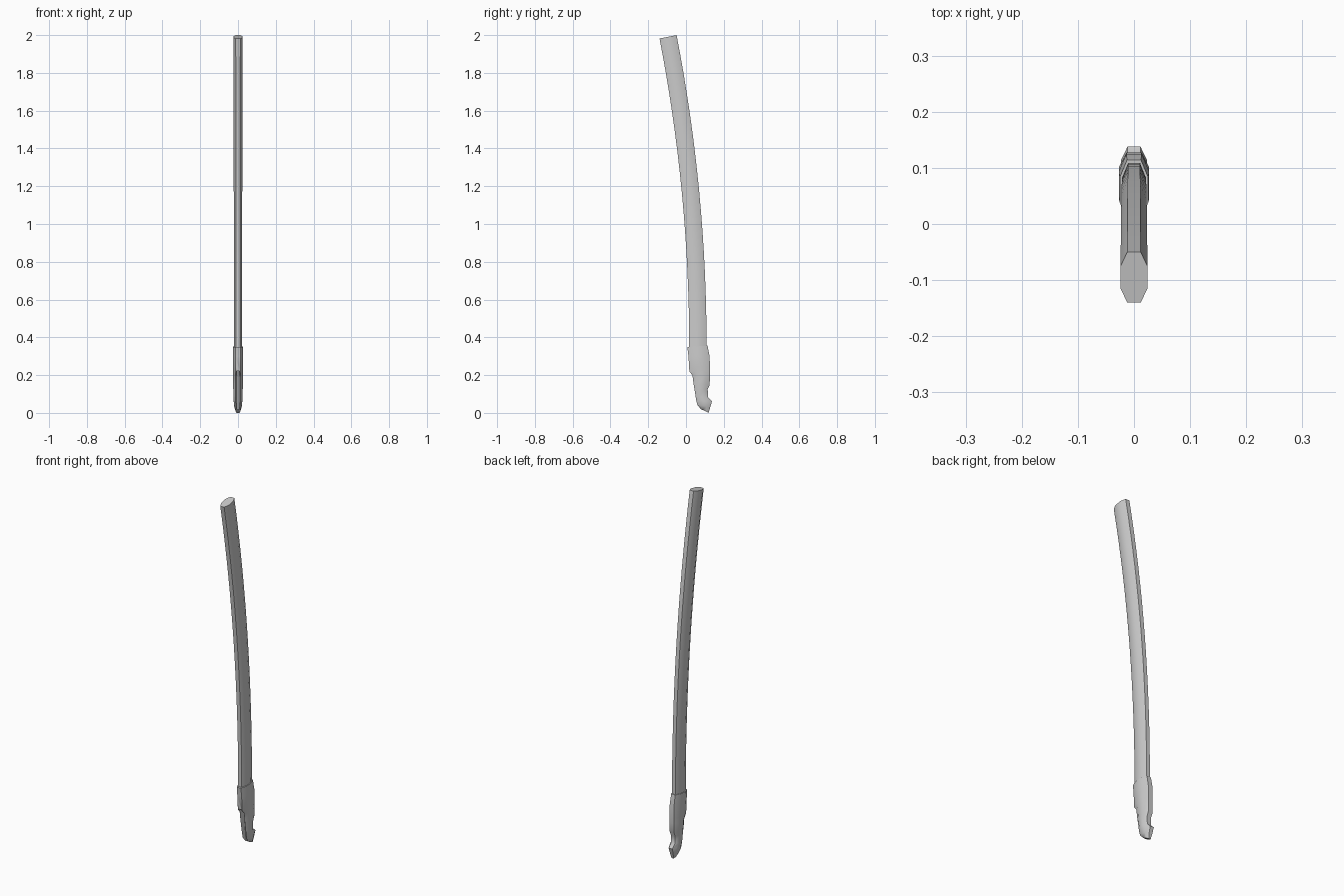
import bpy, bmesh, math

if "Cube" in bpy.data.objects:
    bpy.data.objects.remove(bpy.data.objects["Cube"])


def loft(name, stations):
    """Skin octagonal rings; station = half width, front (y, z), back (y, z)."""
    bm = bmesh.new()
    rings = []
    for w, (fy, fz), (by, bz) in stations:
        outline = [(-.5, 0), (.5, 0), (1, .28), (1, .72), (.5, 1), (-.5, 1), (-1, .72), (-1, .28)]
        rings.append([bm.verts.new((w * u, fy + (by - fy) * t, fz + (bz - fz) * t)) for u, t in outline])
    for a, b in zip(rings, rings[1:]):
        for i in range(8):
            j = (i + 1) % 8
            bm.faces.new((a[i], a[j], b[j], b[i]))
    bm.faces.new(rings[0])
    bm.faces.new(rings[-1])
    bmesh.ops.recalc_face_normals(bm, faces=bm.faces)
    mesh = bpy.data.meshes.new(name)
    bm.to_mesh(mesh)
    bm.free()
    ob = bpy.data.objects.new(name, mesh)
    bpy.context.collection.objects.link(ob)
    return ob


def smooth(ob, angle):
    bpy.ops.object.select_all(action='DESELECT')
    ob.select_set(True)
    bpy.context.view_layer.objects.active = ob
    bpy.ops.object.shade_smooth_by_angle(angle=math.radians(angle))


# Curved shaft: a circular arc leaning forward toward the top
R, D, N = 8.6, 0.046, 16
arc = []
for i in range(N + 1):
    t = i / N
    a = math.radians(11) * t
    cy, cz = 0.063 - R * (1 - math.cos(a)), 0.35 + R * math.sin(a)
    dy, dz = D * math.cos(a), D * math.sin(a)
    arc.append((0.021 + 0.003 * t, (cy - dy, cz - dz), (cy + dy, cz + dz)))
arc.insert(0, (0.021, (0.017, 0.27), (0.109, 0.27)))
shaft = loft("shaft", arc)

# Shaped foot, listed from the bottom up
foot = loft("foot", [
    (0.012, (0.075, 0.022), (0.120, 0.000)),
    (0.020, (0.056, 0.045), (0.128, 0.030)),
    (0.023, (0.053, 0.065), (0.138, 0.062)),
    (0.024, (0.050, 0.085), (0.116, 0.082)),
    (0.025, (0.044, 0.125), (0.115, 0.125)),
    (0.027, (0.040, 0.155), (0.125, 0.148)),
    (0.027, (0.034, 0.200), (0.127, 0.200)),
    (0.027, (0.018, 0.218), (0.127, 0.230)),
    (0.027, (0.013, 0.300), (0.125, 0.300)),
    (0.025, (0.007, 0.348), (0.114, 0.356)),
])

# Arched groove cut into the front of the foot
cutter = loft("groove_cutter", [
    (0.013, (0.000, -0.02), (0.085, -0.02)),
    (0.013, (-0.02, 0.190), (0.062, 0.190)),
    (0.008, (-0.02, 0.222), (0.055, 0.222)),
])
cutter.hide_render = True
cutter.hide_viewport = True
groove = foot.modifiers.new("groove", 'BOOLEAN')
groove.operation = 'DIFFERENCE'
groove.solver = 'EXACT'
groove.object = cutter

smooth(shaft, 50)
smooth(foot, 50)
